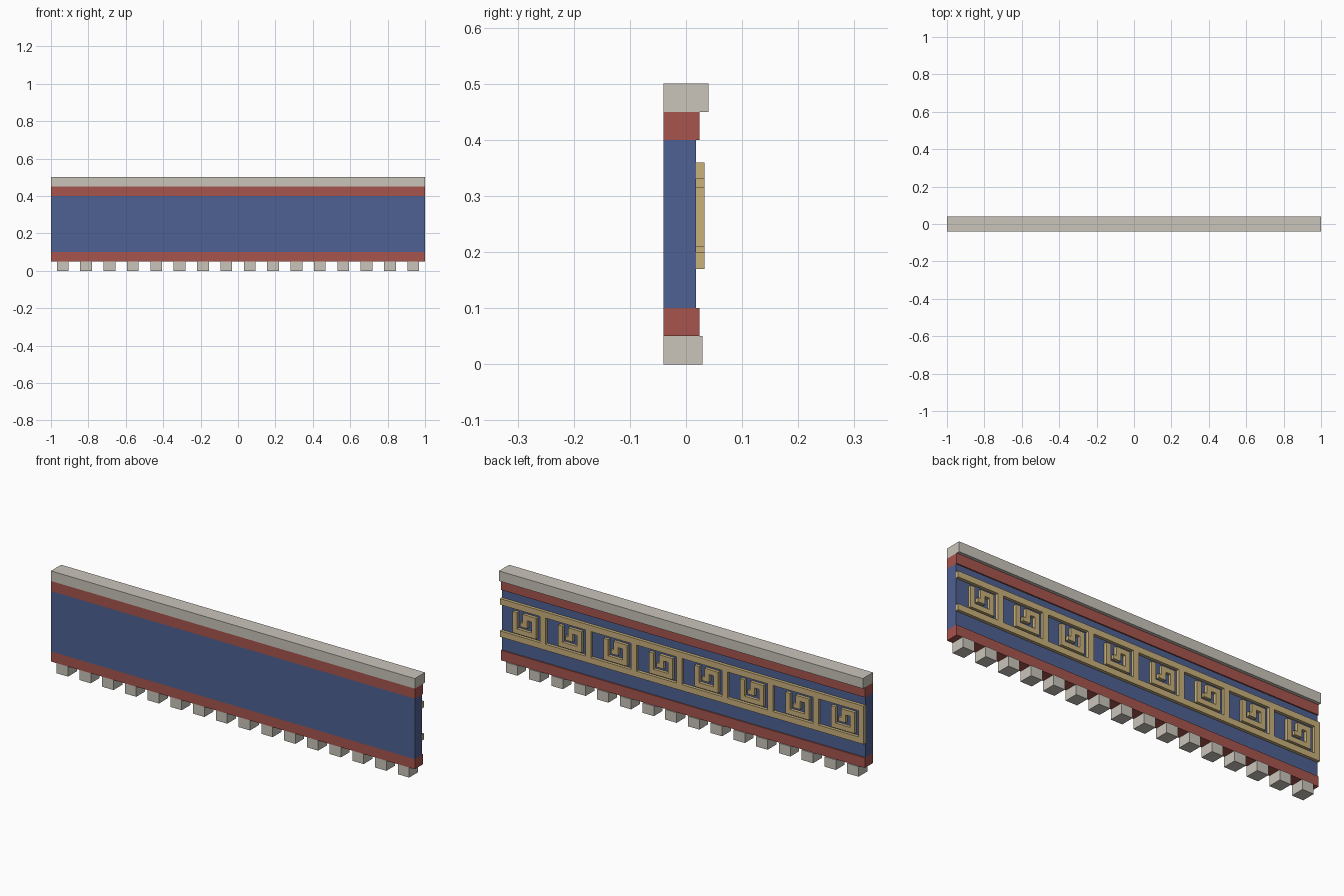
import bpy
import bmesh

default_cube = bpy.data.objects.get("Cube")
if default_cube:
    bpy.data.objects.remove(default_cube, do_unlink=True)


def make_material(name, color):
    mat = bpy.data.materials.new(name)
    mat.use_nodes = True
    mat.diffuse_color = (*color, 1)
    mat.node_tree.nodes["Principled BSDF"].inputs["Base Color"].default_value = (*color, 1)
    return mat


stone = make_material("pale stone", (0.59, 0.56, 0.50))
red = make_material("brick red", (0.39, 0.09, 0.075))
blue = make_material("deep blue", (0.078, 0.12, 0.29))
gold = make_material("dull gold", (0.59, 0.44, 0.20))

FRONT = -0.04


def make_boxes(name, boxes, y0, y1, mat):
    """One object made of boxes given as (x0, x1, z0, z1)."""
    bm = bmesh.new()
    for x0, x1, z0, z1 in boxes:
        verts = bmesh.ops.create_cube(bm, size=1)["verts"]
        for v in verts:
            v.co.x = x1 if v.co.x > 0 else x0
            v.co.y = y1 if v.co.y > 0 else y0
            v.co.z = z1 if v.co.z > 0 else z0
    mesh = bpy.data.meshes.new(name)
    bm.to_mesh(mesh)
    bm.free()
    mesh.materials.append(mat)
    obj = bpy.data.objects.new(name, mesh)
    bpy.context.collection.objects.link(obj)
    return obj


# Stacked horizontal courses
make_boxes("top_cap", [(-1, 1, 0.45, 0.5)], FRONT, 0.04, stone)
make_boxes("upper_band", [(-1, 1, 0.4, 0.45)], FRONT, 0.024, red)
make_boxes("main_panel", [(-1, 1, 0.1, 0.4)], FRONT, 0.018, blue)
make_boxes("lower_band", [(-1, 1, 0.05, 0.1)], FRONT, 0.024, red)

# Row of small blocks under the lower band
TEETH = 16
pitch = 2 / TEETH
centers = [-1 + pitch * (i + 0.5) for i in range(TEETH)]
make_boxes("dentil_blocks", [(c - pitch / 4, c + pitch / 4, 0, 0.05) for c in centers],
           FRONT, 0.029, stone)

# Raised key pattern on the back: rails, dividers and square spirals
BACK, RAISED = 0.018, 0.033
make_boxes("key_rails", [(-1, 1, 0.33, 0.36), (-1, 1, 0.17, 0.2)], BACK, RAISED, gold)

UNITS = 8
unit = 2 / UNITS
# Each bar: distance from the unit's left edge, then height range
spiral = [
    (0.07, 0.095, 0.21, 0.315),
    (0.095, 0.175, 0.21, 0.235),
    (0.175, 0.20, 0.21, 0.315),
    (0.125, 0.175, 0.29, 0.315),
    (0.125, 0.15, 0.25, 0.29),
    (0.11, 0.125, 0.25, 0.27),
]
dividers, spirals = [], []
for i in range(UNITS):
    start = 1 - i * unit
    dividers.append((start - unit, start - unit + 0.03, 0.2, 0.33))
    for s0, s1, z0, z1 in spiral:
        spirals.append((start - s1, start - s0, z0, z1))
make_boxes("key_dividers", dividers, BACK, RAISED, gold)
make_boxes("key_spirals", spirals, BACK, RAISED, gold)
